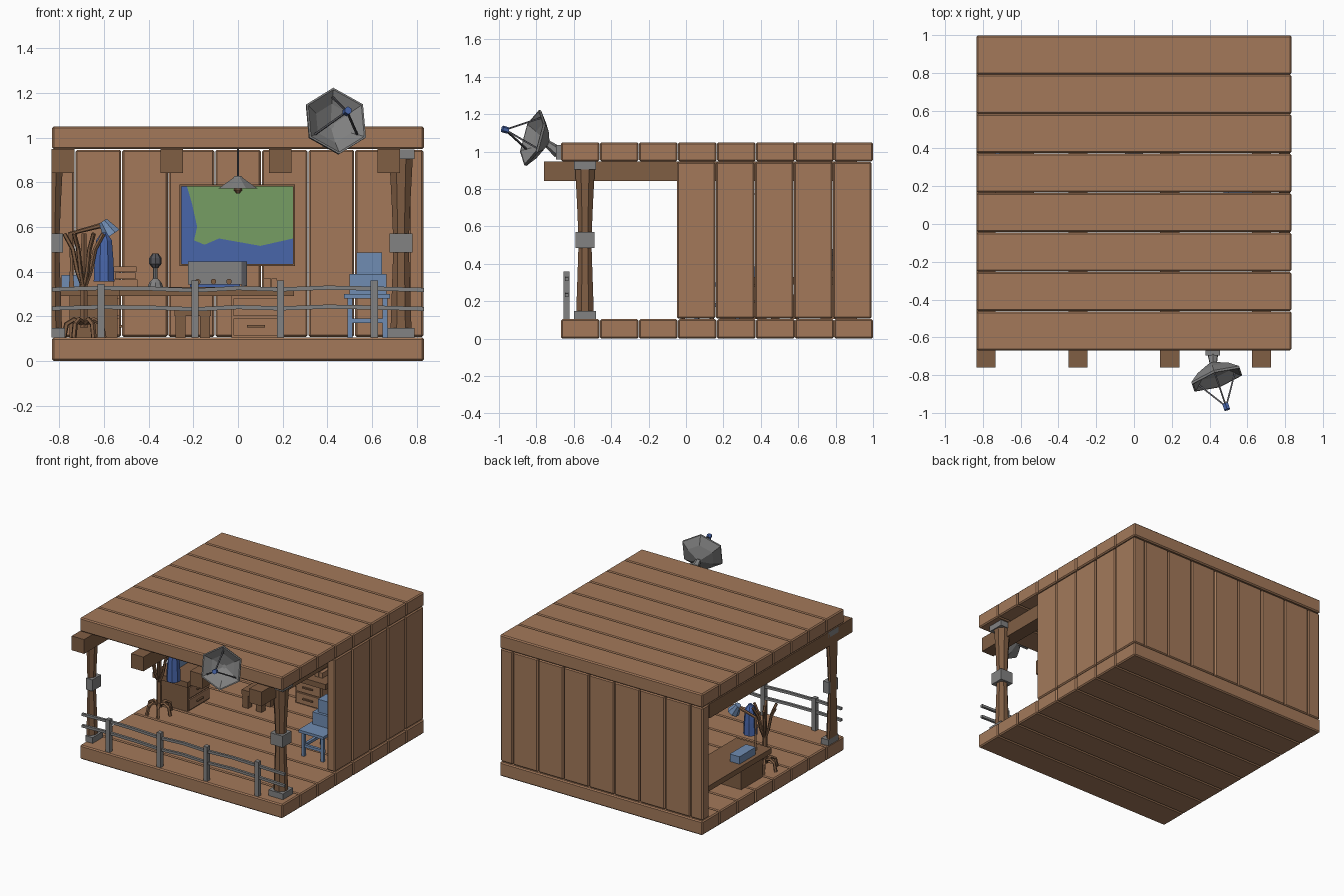
import bpy, bmesh, math
from mathutils import Vector, Matrix

if "Cube" in bpy.data.objects:
    bpy.data.objects.remove(bpy.data.objects["Cube"])


def mat(name, r, g, b):
    lin = [(c / 255 / 12.92 if c < 11 else ((c / 255 + 0.055) / 1.055) ** 2.4) for c in (r, g, b)]
    m = bpy.data.materials.new(name)
    m.diffuse_color = (*lin, 1)
    m.use_nodes = True
    m.node_tree.nodes["Principled BSDF"].inputs["Base Color"].default_value = m.diffuse_color
    return m


WOOD = mat("plank wood", 163, 121, 90)
DARK = mat("dark wood", 128, 94, 68)
GREY = mat("metal grey", 130, 130, 130)
STEEL = mat("dark steel", 85, 85, 90)
BLUE = mat("cloth blue", 72, 102, 170)
PALE = mat("pale blue", 112, 140, 178)
GREEN = mat("map green", 118, 157, 100)


def finish(name, bm, m):
    bmesh.ops.recalc_face_normals(bm, faces=bm.faces[:])
    me = bpy.data.meshes.new(name)
    bm.to_mesh(me)
    bm.free()
    me.materials.append(m)
    ob = bpy.data.objects.new(name, me)
    bpy.context.collection.objects.link(ob)
    return ob


def add_box(bm, x0, x1, y0, y1, z0, z1):
    M = Matrix.Translation(((x0 + x1) / 2, (y0 + y1) / 2, (z0 + z1) / 2)) @ \
        Matrix.Diagonal((x1 - x0, y1 - y0, z1 - z0, 1))
    bmesh.ops.create_cube(bm, size=1, matrix=M)


def boxes(name, m, *dims, bevel=0):
    bm = bmesh.new()
    for d in dims:
        add_box(bm, *d)
    if bevel:
        bmesh.ops.bevel(bm, geom=bm.edges[:], offset=bevel, segments=1, affect='EDGES')
    return finish(name, bm, m)


def rods(name, m, paths, r, n=6):
    # polyline tubes; r is one radius or a start/end pair
    bm = bmesh.new()
    r0, r1 = r if isinstance(r, tuple) else (r, r)
    for pts in paths:
        pts = [Vector(p) for p in pts]
        rings = []
        for i, p in enumerate(pts):
            d = (pts[min(i + 1, len(pts) - 1)] - pts[max(i - 1, 0)]).normalized()
            q = d.to_track_quat('Z', 'Y')
            rad = r0 + (r1 - r0) * i / (len(pts) - 1)
            rings.append([bm.verts.new(p + q @ Vector((rad * math.cos(a), rad * math.sin(a), 0)))
                          for a in [(k + 0.5) * math.tau / n for k in range(n)]])
        skin(bm, rings)
    return finish(name, bm, m)


def skin(bm, rings, caps=True):
    n = len(rings[0])
    for a, b in zip(rings, rings[1:]):
        for k in range(n):
            bm.faces.new((a[k], a[(k + 1) % n], b[(k + 1) % n], b[k]))
    if caps:
        bm.faces.new(rings[0][::-1])
        bm.faces.new(rings[-1])


def lathe(name, m, profile, n, M=Matrix(), phase=0, caps=True):
    # profile of (radius, height) rings
    bm = bmesh.new()
    skin(bm, [[bm.verts.new(M @ Vector((r * math.cos(phase + k * math.tau / n),
                                       r * math.sin(phase + k * math.tau / n), z)))
               for k in range(n)] for r, z in profile], caps)
    return finish(name, bm, m)


def plate(name, m, pts, y, t):
    bm = bmesh.new()
    f = bm.faces.new([bm.verts.new((x, y, z)) for x, z in pts])
    ext = bmesh.ops.extrude_face_region(bm, geom=[f])
    bmesh.ops.translate(bm, verts=[v for v in ext['geom'] if isinstance(v, bmesh.types.BMVert)], vec=(0, t, 0))
    return finish(name, bm, m)


# Floor, roof and walls made of bevelled planks
P = 1.67 / 8
rows = [(-0.67 + i * P + 0.001, -0.67 + (i + 1) * P - 0.001) for i in range(8)]
boxes("floor_planks", WOOD, *[(-0.833, 0.833, a, b, 0, 0.104) for a, b in rows], bevel=0.008)
boxes("roof_planks", WOOD, *[(-0.833, 0.833, a, b, 0.948, 1.05) for a, b in rows], bevel=0.008)
cuts = [-0.833] + [-0.73 + i * P for i in range(8)] + [0.833]
boxes("back_wall", WOOD, *[(a + 0.002, b - 0.002, 0.915, 0.992, 0.107, 0.945)
                           for a, b in zip(cuts, cuts[1:])], bevel=0.008)
boxes("right_wall", WOOD, *[(0.765, 0.83, -0.05 + i * P + 0.002, -0.05 + (i + 1) * P - 0.002, 0.107, 0.945)
                            for i in range(5)], bevel=0.008)
boxes("roof_beams", DARK, *[(x, x + 0.102, -0.76, 0.915, 0.842, 0.948)
                            for x in (-0.835, -0.348, 0.138, 0.624)])


# Front posts with metal collars; the left one is cut flush with the floor edge
def post(side, x, half):
    ob = lathe(side + "_post", DARK, [(0.052, 0.11), (0.045, 0.3), (0.037, 0.52), (0.046, 0.72), (0.058, 0.93)],
               8, Matrix.Translation((x, -0.54, 0)), math.pi / 8)
    if half:
        bm = bmesh.new()
        bm.from_mesh(ob.data)
        bmesh.ops.bisect_plane(bm, geom=bm.verts[:] + bm.edges[:] + bm.faces[:], plane_co=(x, 0, 0),
                               plane_no=(-1, 0, 0), clear_outer=True)
        bmesh.ops.holes_fill(bm, edges=[e for e in bm.edges if e.is_boundary])
        bm.to_mesh(ob.data)
        bm.free()
    boxes(side + "_post_collars", GREY, *[(x if half else x - w, x + w, -0.54 - w, -0.54 + w, a, b)
          for w, a, b in ((0.06, 0.104, 0.147), (0.051, 0.485, 0.57), (0.06, 0.905, 0.947))])


post("left", -0.835, True)
post("right", 0.73, False)

# Fence with slightly crooked rails
boxes("fence_posts", GREY, *[(x - 0.016, x + 0.016, -0.656, -0.622, 0.104, h)
      for x, h in ((-0.613, 0.345), (-0.193, 0.36), (0.19, 0.36), (0.61, 0.36))])
rods("fence_rails", GREY, [[(x, -0.637, z + d) for x, d in zip((-0.833, -0.62, -0.4, -0.19, 0.0, 0.19, 0.4, 0.61, 0.833),
     (0, 0.006, 0.004, -0.004, 0.006, 0.0, 0.008, 0.004, -0.002))] for z in (0.235, 0.32)], 0.013, 4)

# Satellite dish
axis = Vector((0.31, -0.91, 0.27)).normalized()
c = Vector((0.44, -0.825, 1.075))
side = axis.cross(Vector((0, 0, 1))).normalized()
up = side.cross(axis)
D = Matrix.Translation(c) @ Matrix((side, up, axis)).transposed().to_4x4()
lathe("dish_bowl", GREY, [(0.02, -0.095), (0.1, -0.055), (0.154, -0.012), (0.154, 0.0), (0.145, 0.0),
                          (0.09, -0.04), (0.015, -0.075)], 6, D, math.pi / 2)
feed = D @ Vector((0, 0, 0.155))
rods("dish_struts", STEEL, [[D @ Vector((0.115 * math.cos(a), 0.115 * math.sin(a), -0.02)), feed]
     for a in (math.radians(t) for t in (90, 210, 330))], 0.006, 4)
rods("dish_feed", BLUE, [[feed - axis * 0.016, feed + axis * 0.018]], 0.018, 6)
rods("dish_arm", GREY, [[(0.42, -0.745, 1.045), (0.417, -0.68, 0.995)]], (0.02, 0.032), 6)
boxes("dish_bracket", GREY, (0.378, 0.456, -0.695, -0.665, 0.958, 1.035))

# Wall map: frame, water and land plates
X0, X1, Z0, Z1 = -0.262, 0.256, 0.425, 0.79
boxes("map_frame", DARK, (X0, X1, 0.895, 0.915, Z1 - 0.01, Z1), (X0, X1, 0.895, 0.915, Z0, Z0 + 0.01),
      (X0, X0 + 0.01, 0.895, 0.915, Z0, Z1), (X1 - 0.01, X1, 0.895, 0.915, Z0, Z1))
boxes("map_water", BLUE, (X0 + 0.01, X1 - 0.01, 0.906, 0.916, Z0 + 0.01, Z1 - 0.01))
plate("map_land", GREEN, [(-0.228, 0.78), (-0.205, 0.7), (-0.183, 0.6), (-0.197, 0.54), (-0.15, 0.52), (-0.085, 0.548),
                          (0.1, 0.515), (0.246, 0.548), (0.246, 0.78)], 0.902, 0.005)

# Hanging lamp
LM = Matrix.Translation((0, 0.45, 0))
rods("lamp_cord", STEEL, [[(0, 0.45, 0.815), (0, 0.45, 0.95)]], 0.006, 6)
lathe("lamp_shade", GREY, [(0.095, 0.772), (0.025, 0.818), (0.015, 0.828)], 8, LM, math.pi / 8)
lathe("lamp_bulb", DARK, [(0.008, 0.75), (0.02, 0.765), (0.015, 0.78)], 6, LM)

# L-shaped desk, cabinets and drawers
boxes("desk_top", DARK, (-0.82, -0.53, 0.165, 0.915, 0.29, 0.33), (-0.53, 0.25, 0.67, 0.915, 0.29, 0.33))
boxes("desk_cabinet", DARK, (-0.755, -0.54, 0.18, 0.43, 0.104, 0.29))
boxes("cabinet_drawers", WOOD, (-0.54, -0.53, 0.19, 0.42, 0.115, 0.192), (-0.54, -0.53, 0.19, 0.42, 0.202, 0.28))
boxes("drawer_chest", WOOD, (-0.03, 0.19, 0.72, 0.915, 0.104, 0.29))
boxes("chest_drawers", WOOD, (-0.02, 0.18, 0.708, 0.72, 0.114, 0.19), (-0.02, 0.18, 0.708, 0.72, 0.2, 0.28))
boxes("drawer_handles", DARK, (-0.53, -0.518, 0.27, 0.34, 0.15, 0.16), (-0.53, -0.518, 0.27, 0.34, 0.238, 0.248),
      (0.04, 0.12, 0.696, 0.708, 0.15, 0.16), (0.04, 0.12, 0.696, 0.708, 0.236, 0.246))

# Low stool by the desk
boxes("stool", DARK, (-0.285, -0.12, 0.45, 0.61, 0.2, 0.235),
      *[(x, x + 0.045, y, y + 0.045, 0.104, 0.2) for x in (-0.28, -0.17) for y in (0.455, 0.56)])

# Things on the desk
boxes("desk_box", PALE, (-0.79, -0.71, 0.31, 0.5, 0.33, 0.385))
boxes("books", WOOD, (-0.56, -0.45, 0.72, 0.86, 0.33, 0.365), (-0.55, -0.46, 0.73, 0.85, 0.367, 0.395),
      (-0.555, -0.455, 0.725, 0.855, 0.397, 0.422), (0.115, 0.145, 0.74, 0.86, 0.33, 0.372),
      (0.149, 0.175, 0.74, 0.86, 0.33, 0.368))
boxes("radio_body", GREY, (-0.225, 0.015, 0.72, 0.87, 0.342, 0.445))
boxes("radio_side", STEEL, (0.015, 0.04, 0.72, 0.87, 0.335, 0.445))
boxes("radio_base", BLUE, (-0.215, 0.01, 0.73, 0.86, 0.33, 0.342))
rods("radio_knobs", DARK, [[(x, 0.705, 0.355), (x, 0.722, 0.355)] for x in (-0.18, -0.11, -0.04)], 0.013, 8)
MM = Matrix.Translation((-0.37, 0.78, 0))
lathe("microphone_stand", GREY, [(0.035, 0.33), (0.028, 0.35), (0.01, 0.37), (0.01, 0.42)], 8, MM)
lathe("microphone_head", STEEL, [(0.012, 0.415), (0.028, 0.435), (0.028, 0.46), (0.014, 0.48)], 8, MM)
rods("desk_lamp_arm", DARK, [[(-0.745, 0.25, 0.33), (-0.75, 0.25, 0.57), (-0.6, 0.25, 0.61)]], 0.012, 6)
rods("desk_lamp_shade", PALE, [[(-0.605, 0.25, 0.625), (-0.565, 0.25, 0.565)]], (0.022, 0.045), 8)

# Coat stand with curved legs and branches
cx, cy = -0.69, 0.06
rods("coat_stand_pole", DARK, [[(cx, cy, 0.15), (cx, cy, 0.57)]], (0.02, 0.013), 6)


def spokes(n, prof, off):
    return [[(cx + r * math.cos(off + k * math.tau / n), cy + r * math.sin(off + k * math.tau / n), z)
             for r, z in prof] for k in range(n)]


rods("coat_stand_legs", DARK, spokes(6, [(0, 0.165), (0.045, 0.185), (0.078, 0.165), (0.09, 0.104)], 0), 0.012, 5)
rods("coat_stand_branches", DARK, spokes(6, [(0, 0.32), (0.03, 0.4), (0.05, 0.5), (0.088, 0.57)], 0), 0.01, 5)
lathe("coat", BLUE, [(0.05, 0.355), (0.046, 0.45), (0.038, 0.54), (0.012, 0.575)], 8,
      Matrix.Translation((-0.6, 0.1, 0)), math.pi / 8)

# Side table with a monitor
boxes("side_table", PALE, (0.475, 0.68, 0.03, 0.3, 0.28, 0.3), (0.49, 0.67, 0.05, 0.07, 0.17, 0.19),
      (0.49, 0.51, 0.05, 0.27, 0.17, 0.19),
      *[(x, x + 0.022, y, y + 0.022, 0.104, 0.28) for x in (0.49, 0.648) for y in (0.045, 0.265)])
boxes("monitor", PALE, (0.5, 0.665, 0.16, 0.28, 0.3, 0.39), (0.53, 0.645, 0.18, 0.28, 0.39, 0.485))
